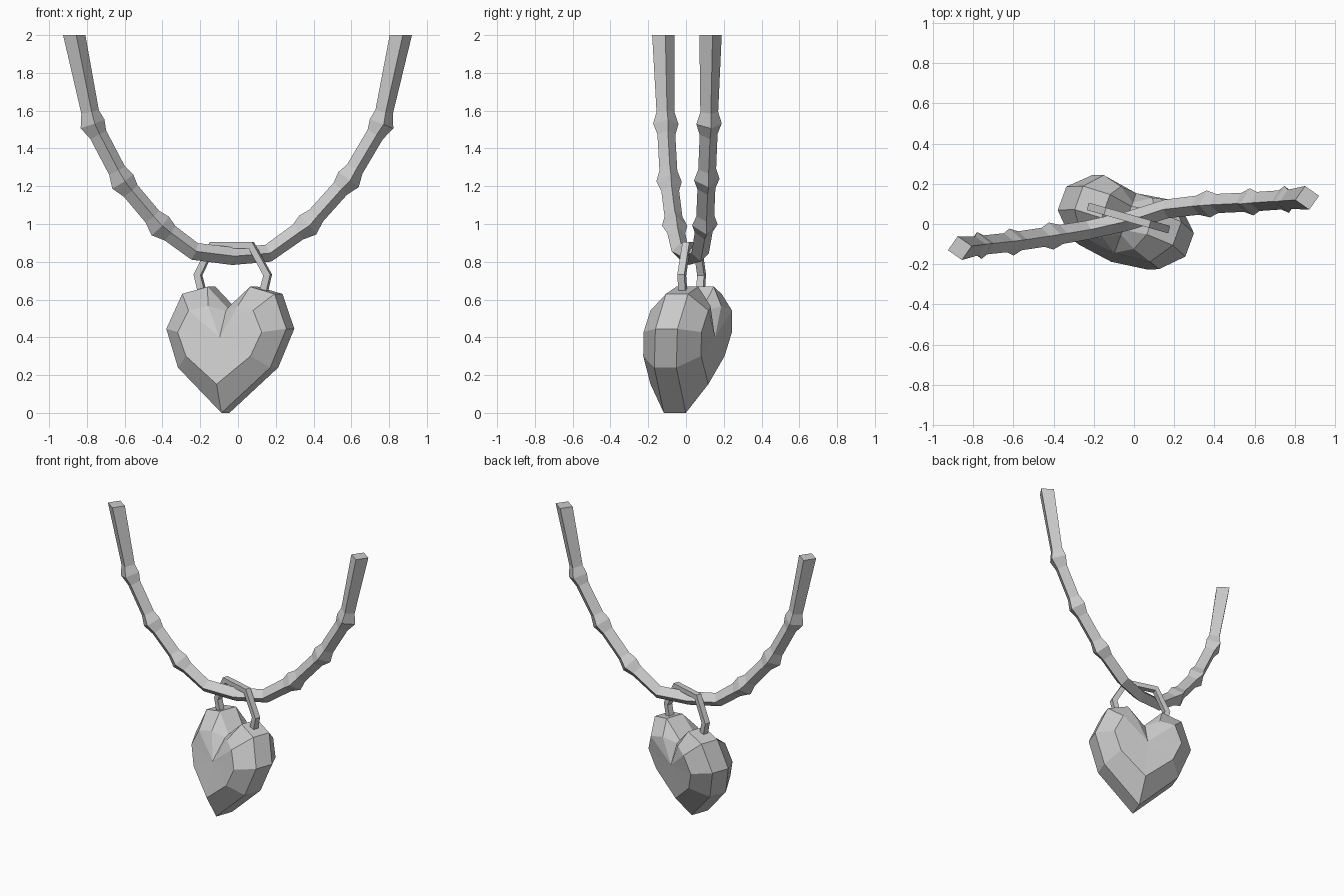
import bpy, bmesh, math
from mathutils import Vector, Matrix

if "Cube" in bpy.data.objects:
    bpy.data.objects.remove(bpy.data.objects["Cube"])


def finish(name, bm):
    bmesh.ops.recalc_face_normals(bm, faces=bm.faces)
    me = bpy.data.meshes.new(name)
    bm.to_mesh(me)
    bm.free()
    ob = bpy.data.objects.new(name, me)
    bpy.context.collection.objects.link(ob)
    return ob


def bridge(bm, a, b):
    n = len(a)
    for i in range(n):
        bm.faces.new((a[i], a[(i + 1) % n], b[(i + 1) % n], b[i]))


def sweep(name, stations, ref, phase=0.0, flat_ends=False):
    """Four-sided tube through (point, radius) stations."""
    bm = bmesh.new()
    pts = [Vector(p) for p, r in stations]
    ref = Vector(ref)
    prev = None
    last = len(pts) - 1
    for i, (p, r) in enumerate(stations):
        d0 = (pts[i] - pts[max(i - 1, 0)]).normalized()
        d1 = (pts[min(i + 1, last)] - pts[i]).normalized()
        t = (d0 + d1).normalized()
        if flat_ends and i in (0, last):
            t = Vector((0, 0, -1 if i == 0 else 1))
        a = (ref - t * ref.dot(t)).normalized()
        b = t.cross(a)
        ring = []
        for k in range(4):
            ang = phase + k * math.pi / 2
            ring.append(bm.verts.new(pts[i] + (a * math.cos(ang) + b * math.sin(ang)) * r))
        if prev:
            bridge(bm, prev, ring)
        else:
            bm.faces.new(ring)
        prev = ring
    bm.faces.new(prev)
    return finish(name, bm)


# Cord: diamond-section strand with raised knots (x, y, z, is_knot)
path = [(-0.867, -0.12, 2.0, 0), (-0.77, -0.107, 1.53, 1), (-0.61, -0.09, 1.225, 1),
        (-0.412, -0.06, 0.99, 1), (-0.23, -0.03, 0.855, 0), (-0.03, 0.015, 0.83, 0),
        (0.16, 0.075, 0.845, 0), (0.37, 0.10, 0.995, 1), (0.585, 0.11, 1.235, 1),
        (0.76, 0.122, 1.53, 1), (0.862, 0.13, 2.0, 0)]
stations = []
for i, (x, y, z, knot) in enumerate(path):
    p = Vector((x, y, z))
    if not knot:
        stations.append((p, 0.06 if z > 1.9 else 0.047))
        continue
    before = (Vector(path[i - 1][:3]) - p).normalized()
    after = (Vector(path[i + 1][:3]) - p).normalized()
    stations += [(p + before * 0.065, 0.048), (p, 0.068), (p + after * 0.065, 0.048)]
sweep("cord", stations, (-0.18, 1, 0), flat_ends=True)

# Wire loop joining heart and cord
loop = [(-0.185, 0.62), (-0.212, 0.73), (-0.135, 0.888), (0.07, 0.888), (0.157, 0.73), (0.13, 0.62)]
sweep("hanging_loop", [((x, 0.022 - 0.285 * x, z), 0.027) for x, z in loop],
      (0.285, 1, 0), phase=math.pi / 4)

# Faceted heart: flat rim, bevelled front and back with domed lobes
half = [(0, 0.555), (0.12, 0.668), (0.26, 0.63), (0.338, 0.445), (0.26, 0.24), (0, 0.0)]
outline = half + [(-u, v) for u, v in half[-2:0:-1]]
turn = Matrix.Rotation(math.radians(-20), 4, 'Z')
bm = bmesh.new()


def heart_vert(u, w, v):
    lean = 0.17 * (v - 0.37)
    return bm.verts.new(Vector((-0.045, 0, 0)) + turn @ Vector((u, w + lean, v)))


rims = []
for side in (-1, 1):
    rim = [heart_vert(u, side * 0.062, v) for u, v in outline]
    inner = []
    for u, v in outline:
        if u == 0 and v > 0.5:
            inner.append(heart_vert(0, side * 0.085, 0.54))
        else:
            depth = 0.135 if abs(u) == 0.12 else 0.163
            inner.append(heart_vert(u * 0.7, side * depth, 0.40 + (v - 0.40) * 0.62))
    bridge(bm, rim, inner)
    centre = heart_vert(0, side * 0.158, 0.40)
    for i in range(len(inner)):
        bm.faces.new((inner[i], inner[(i + 1) % len(inner)], centre))
    rims.append(rim)
bridge(bm, rims[0], rims[1])
finish("heart_pendant", bm)
